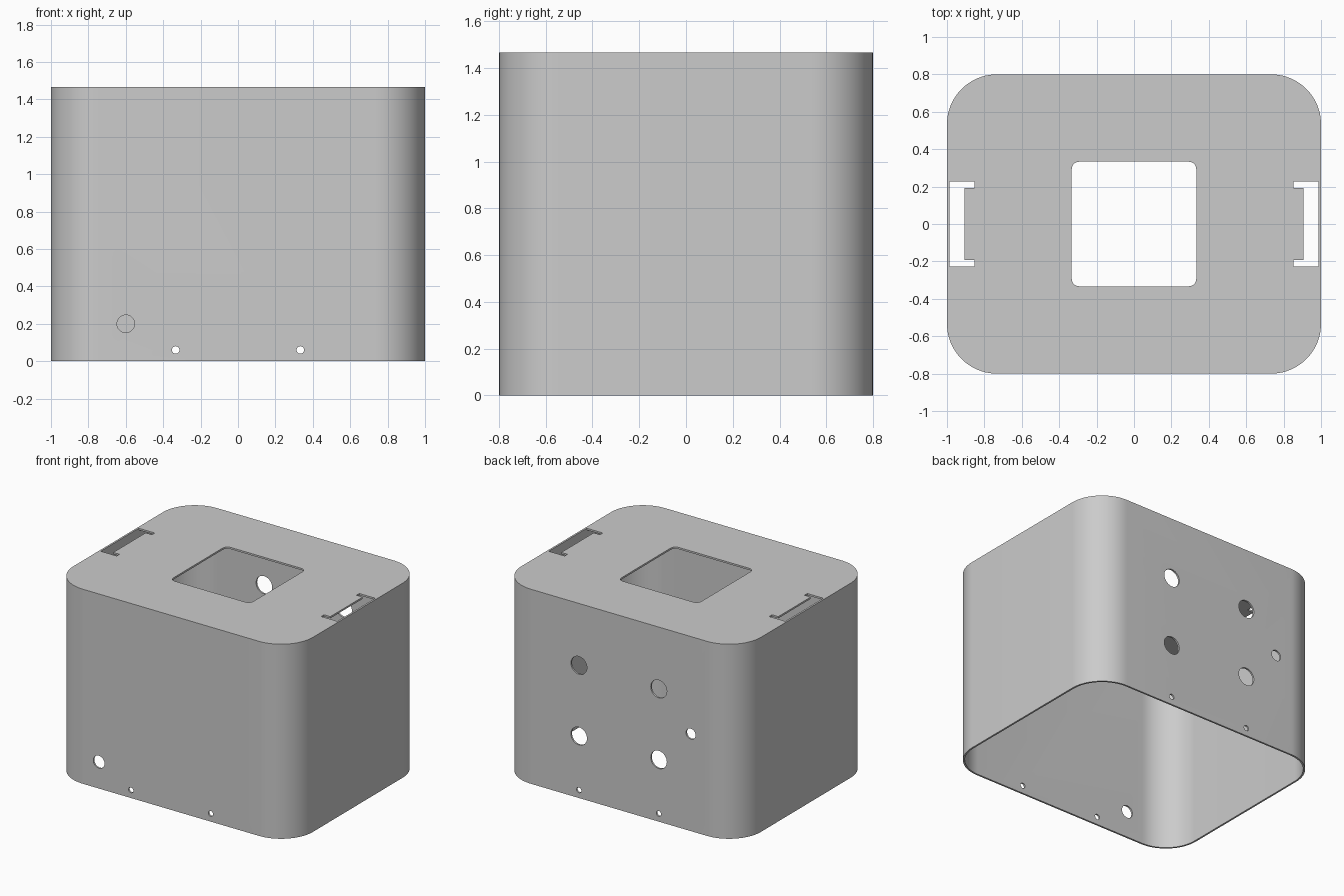
import bpy, bmesh, math
from mathutils import Matrix, Vector

if "Cube" in bpy.data.objects:
    bpy.data.objects.remove(bpy.data.objects["Cube"], do_unlink=True)

WALL = 0.0133
HALF_X, HALF_Y, HEIGHT = 1.0, 0.8, 1.467
CORNER = 0.267

grey = bpy.data.materials.new("light_grey")
grey.use_nodes = True
grey.diffuse_color = (0.6, 0.6, 0.6, 1)
grey.node_tree.nodes["Principled BSDF"].inputs["Base Color"].default_value = (0.6, 0.6, 0.6, 1)


def rounded_rect(hx, hy, r, steps):
    """Outline of a rectangle with round corners."""
    points = []
    for i, (sx, sy) in enumerate([(1, 1), (-1, 1), (-1, -1), (1, -1)]):
        for k in range(steps + 1):
            a = math.pi / 2 * (i + k / steps)
            points.append((sx * (hx - r) + r * math.cos(a), sy * (hy - r) + r * math.sin(a)))
    return points


def prism(name, outline, z0, z1, matrix=Matrix()):
    """Solid made by extruding an outline from z0 to z1."""
    bm = bmesh.new()
    base = bm.faces.new([bm.verts.new((x, y, z0)) for x, y in outline])
    top = bmesh.ops.extrude_face_region(bm, geom=[base])["geom"]
    moved = [v for v in top if isinstance(v, bmesh.types.BMVert)]
    bmesh.ops.translate(bm, verts=moved, vec=Vector((0, 0, z1 - z0)))
    bmesh.ops.transform(bm, matrix=matrix, verts=bm.verts)
    bmesh.ops.recalc_face_normals(bm, faces=bm.faces)
    mesh = bpy.data.meshes.new(name)
    bm.to_mesh(mesh)
    bm.free()
    obj = bpy.data.objects.new(name, mesh)
    bpy.context.collection.objects.link(obj)
    return obj


cutters = []

# Outer body and the cavity that opens at the bottom
body = prism("enclosure_shell", rounded_rect(HALF_X, HALF_Y, CORNER, 20), 0, HEIGHT)
body.data.materials.append(grey)
cutters.append(prism("cavity", rounded_rect(HALF_X - WALL, HALF_Y - WALL, CORNER - WALL, 20),
                     -0.2, HEIGHT - WALL))

# Rounded window in the top
cutters.append(prism("top_window", rounded_rect(0.333, 0.333, 0.04, 8), HEIGHT - 0.1, HEIGHT + 0.1))

# Bracket-shaped slots at both ends of the top
slot = [(0.986, -0.227), (0.986, 0.227), (0.853, 0.227), (0.853, 0.193),
        (0.905, 0.193), (0.905, -0.193), (0.853, -0.193), (0.853, -0.227)]
for side in (1, -1):
    cutters.append(prism("clip_slot", [(side * x, y) for x, y in slot], HEIGHT - 0.1, HEIGHT + 0.1))


# Round holes through the front (-1) and back (1) walls
def wall_hole(side, x, z, r):
    circle = [(r * math.cos(math.tau * k / 40), r * math.sin(math.tau * k / 40)) for k in range(40)]
    place = Matrix.Translation((x, side * HALF_Y, z)) @ Matrix.Rotation(math.pi / 2, 4, "X")
    cutters.append(prism("wall_hole", circle, -0.1, 0.1, place))


for x in (-0.333, 0.333):
    for side in (-1, 1):
        wall_hole(side, x, 0.06, 0.02)
    for z in (0.467, 1.0):
        wall_hole(1, x, z, 0.067)
wall_hole(-1, -0.6, 0.2, 0.047)
wall_hole(1, -0.6, 0.733, 0.04)

# Cut everything out, then bake the result and drop the cutters
for cutter in cutters:
    cutter.hide_render = True
    mod = body.modifiers.new(cutter.name, "BOOLEAN")
    mod.operation = "DIFFERENCE"
    mod.solver = "EXACT"
    mod.object = cutter
bpy.context.view_layer.update()
result = bpy.data.meshes.new_from_object(body.evaluated_get(bpy.context.evaluated_depsgraph_get()))
body.modifiers.clear()
body.data = result
body.data.name = "enclosure_shell"
for cutter in cutters:
    bpy.data.objects.remove(cutter, do_unlink=True)

# Smooth round corners, keep the edges sharp
bpy.ops.object.select_all(action="DESELECT")
body.select_set(True)
bpy.context.view_layer.objects.active = body
bpy.ops.object.shade_smooth_by_angle(angle=math.radians(30))
